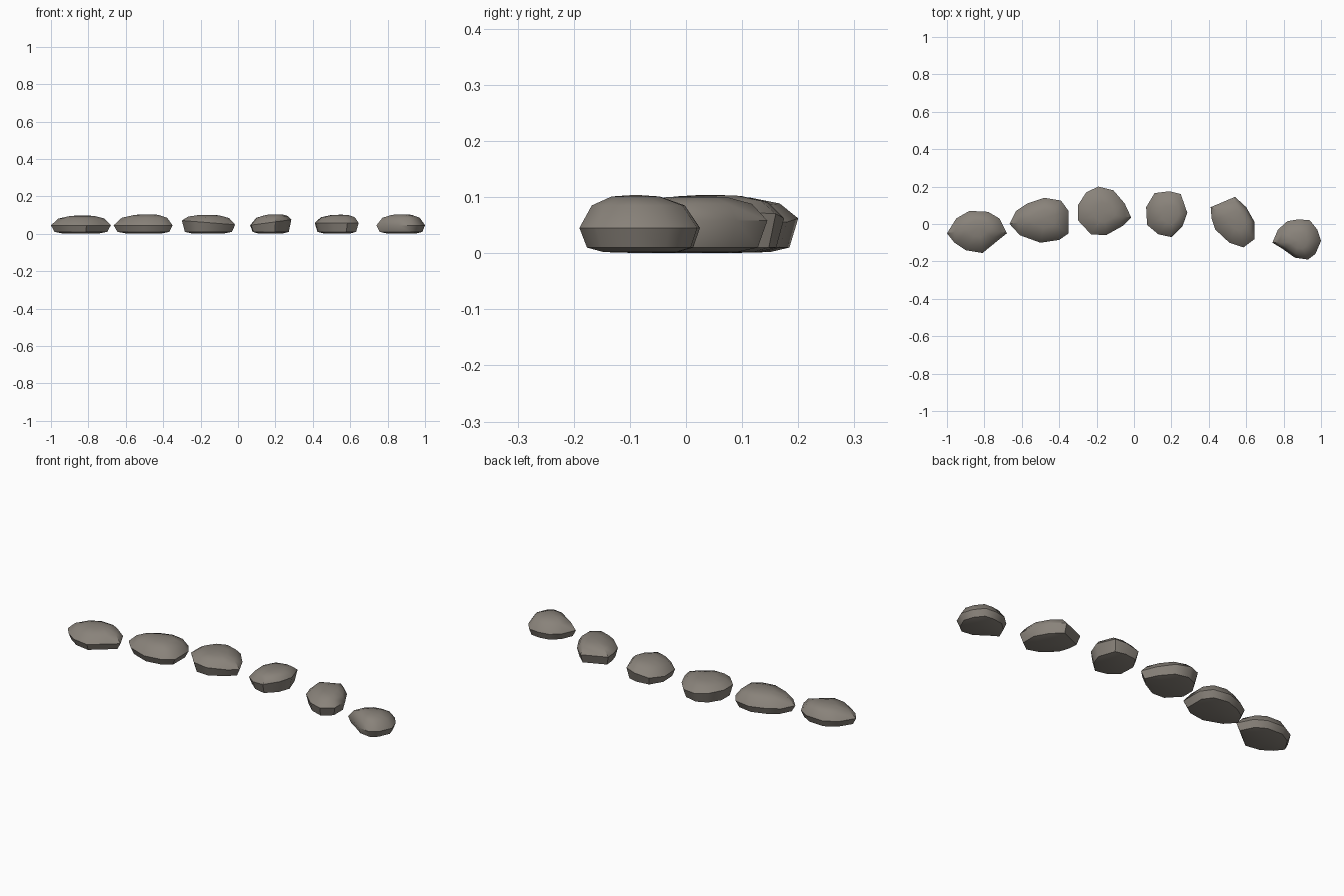
import bpy
import bmesh
import math
from mathutils import Vector

default_cube = bpy.data.objects.get("Cube")
if default_cube:
    bpy.data.objects.remove(default_cube, do_unlink=True)

# Stone colour
stone_grey = bpy.data.materials.new("warm_grey_stone")
stone_grey.use_nodes = True
colour = (0.25, 0.225, 0.195, 1)
stone_grey.diffuse_color = colour
shader = stone_grey.node_tree.nodes["Principled BSDF"]
shader.inputs["Base Color"].default_value = colour
shader.inputs["Roughness"].default_value = 0.9


def make_stone(name, outline, belt, tilt, height, peak):
    """Loft a flattened pebble from its widest outline; tilt raises the +x end of the belt."""
    points = [Vector(p) for p in outline]
    middle = sum(points, Vector((0, 0))) / len(points)
    half_width = max(abs(p.x - middle.x) for p in points)
    peak = Vector(peak)

    # Each ring: size, height as a function of the belt height, drift towards the peak
    rings = [
        (0.62, lambda z: 0.002, 0),
        (0.88, lambda z: 0.01, 0),
        (1.0, lambda z: z, 0),
        (0.77, lambda z: z + (height - z) * 0.68, 0.3),
        (0.40, lambda z: z + (height - z) * 0.95, 0.8),
    ]

    bm = bmesh.new()
    loops = []
    for size, level, drift in rings:
        centre = middle.lerp(peak, drift)
        loop = []
        for p in points:
            flat = centre + (p - middle) * size
            z = belt + tilt * (p.x - middle.x) / half_width
            loop.append(bm.verts.new((flat.x, flat.y, level(z))))
        loops.append(loop)

    # Sides between neighbouring rings
    count = len(points)
    for lower, upper in zip(loops, loops[1:]):
        for i in range(count):
            j = (i + 1) % count
            bm.faces.new((lower[i], lower[j], upper[j], upper[i]))

    # Low domed top and underside
    top = bm.verts.new((peak.x, peak.y, height))
    base = bm.verts.new((middle.x, middle.y, 0))
    for i in range(count):
        j = (i + 1) % count
        bm.faces.new((loops[-1][i], loops[-1][j], top))
        bm.faces.new((loops[0][j], loops[0][i], base))
    bmesh.ops.recalc_face_normals(bm, faces=bm.faces)

    mesh = bpy.data.meshes.new(name)
    bm.to_mesh(mesh)
    bm.free()
    mesh.materials.append(stone_grey)
    stone = bpy.data.objects.new(name, mesh)
    bpy.context.collection.objects.link(stone)

    # Smooth faces that keep the crisp rim
    bpy.ops.object.select_all(action="DESELECT")
    stone.select_set(True)
    bpy.context.view_layer.objects.active = stone
    bpy.ops.object.shade_smooth_by_angle(angle=math.radians(45))


# Row of stones in a gentle arc, from the right end to the left end
make_stone("far_right_stone",
           [(-1, -.05), (-.95, .03), (-.88, .07), (-.78, .065), (-.72, .03),
            (-.68, -.05), (-.73, -.09), (-.81, -.155), (-.9, -.14), (-.96, -.1)],
           belt=.045, tilt=0, height=.098, peak=(-.83, -.02))

make_stone("right_stone",
           [(-.665, 0), (-.63, .07), (-.57, .11), (-.48, .14), (-.39, .125),
            (-.35, .07), (-.35, -.05), (-.4, -.085), (-.5, -.1), (-.61, -.06)],
           belt=.045, tilt=0, height=.104, peak=(-.48, .03))

make_stone("inner_right_stone",
           [(-.3, .1), (-.255, .17), (-.19, .2), (-.11, .18), (-.05, .11),
            (-.015, .035), (-.06, -.01), (-.15, -.06), (-.23, -.055), (-.3, .02)],
           belt=.06, tilt=-.012, height=.101, peak=(-.16, .06))

make_stone("inner_left_stone",
           [(.065, .09), (.11, .165), (.19, .175), (.25, .16), (.285, .06),
            (.26, -.01), (.2, -.07), (.13, -.055), (.07, -.005)],
           belt=.06, tilt=.015, height=.104, peak=(.2, .05))

make_stone("left_stone",
           [(.41, .09), (.54, .145), (.6, .09), (.645, .01), (.645, -.08),
            (.585, -.125), (.51, -.1), (.435, -.03), (.415, .03)],
           belt=.058, tilt=0, height=.102, peak=(.55, .02))

make_stone("far_left_stone",
           [(.74, -.1), (.77, -.03), (.82, .015), (.88, .025), (.94, .02), (.98, -.03),
            (1, -.09), (.97, -.16), (.93, -.19), (.86, -.18), (.79, -.13)],
           belt=.045, tilt=0, height=.104, peak=(.88, -.09))
